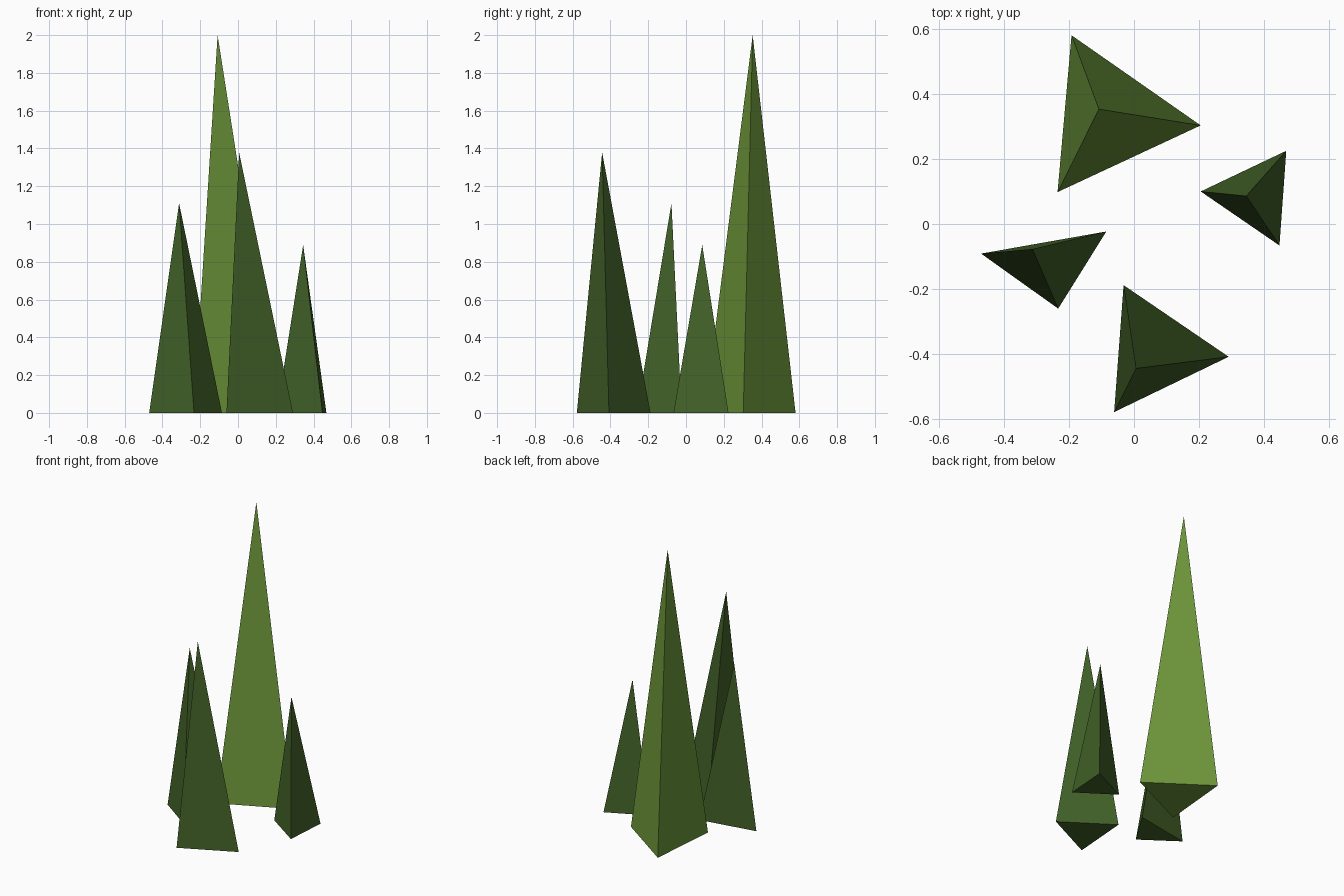
import bpy

if "Cube" in bpy.data.objects:
    bpy.data.objects.remove(bpy.data.objects["Cube"])


def material(name, rgb):
    m = bpy.data.materials.new(name)
    m.diffuse_color = (*rgb, 1.0)
    m.use_nodes = True
    m.node_tree.nodes["Principled BSDF"].inputs["Base Color"].default_value = m.diffuse_color
    return m


light_green = material("light_green", (0.150, 0.305, 0.042))
dark_green = material("dark_green", (0.054, 0.119, 0.021))


def spike(name, base, apex, mat):
    """Three-sided closed pyramid; base corners run counter-clockwise from above."""
    verts = [(x, y, 0.0) for x, y in base] + [apex]
    faces = [(2, 1, 0)] + [(i, (i + 1) % 3, 3) for i in range(3)]
    mesh = bpy.data.meshes.new(name)
    mesh.from_pydata(verts, [], faces)
    mesh.materials.append(mat)
    bpy.context.collection.objects.link(bpy.data.objects.new(name, mesh))


# Tall light blade at the back
spike("tall_blade", [(-0.192, 0.58), (-0.235, 0.098), (0.205, 0.303)],
      (-0.108, 0.353, 2.0), light_green)
# Medium blade at the front
spike("front_blade", [(-0.032, -0.188), (-0.061, -0.578), (0.291, -0.408)],
      (0.006, -0.444, 1.379), dark_green)
# Leaning blade on the left
spike("left_blade", [(-0.47, -0.091), (-0.233, -0.26), (-0.085, -0.023)],
      (-0.312, -0.077, 1.111), dark_green)
# Short blade on the right
spike("right_blade", [(0.205, 0.10), (0.447, -0.066), (0.468, 0.225)],
      (0.345, 0.086, 0.889), dark_green)
